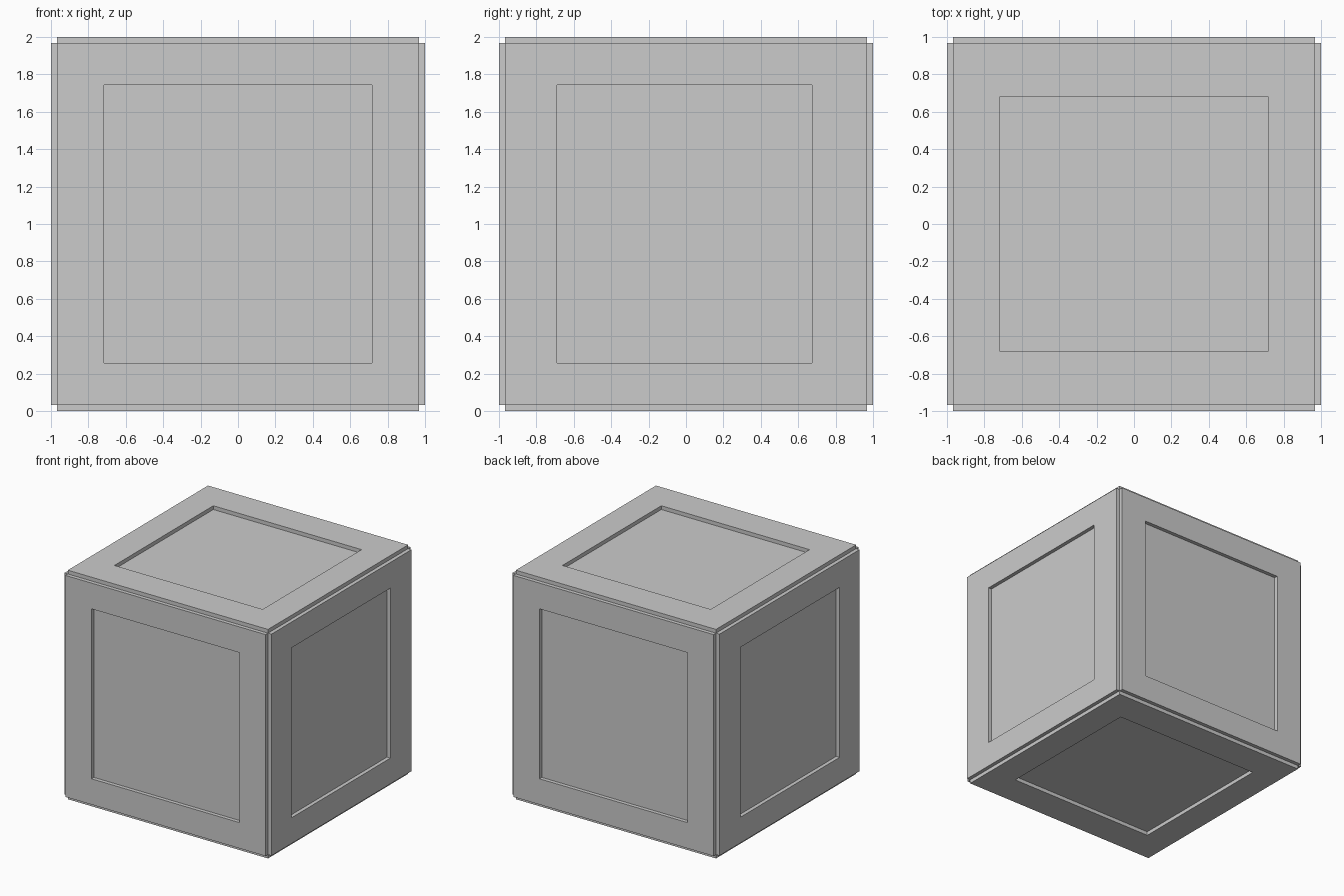
import bpy, bmesh
from mathutils import Vector

if "Cube" in bpy.data.objects:
    bpy.data.objects.remove(bpy.data.objects["Cube"])

CORE = 0.967   # half size of the inner block (panel floors, edge grooves)
OUT = 1.0      # half size to the raised frames


def add_side(bm, axis, sign, u_range, v_range):
    """Raised frame with a sunken panel on one side of the block."""
    ua, va = [(1, 2), (0, 2), (0, 1)][axis]

    def ring(u, v, depth):
        verts = []
        for i, j in ((0, 0), (1, 0), (1, 1), (0, 1)):
            co = Vector((0, 0, 1))
            p = [0, 0, 0]
            p[axis], p[ua], p[va] = sign * depth, u[i], v[j]
            verts.append(bm.verts.new(co + Vector(p)))
        return verts

    full = (-CORE, CORE)
    rings = [ring(full, full, CORE), ring(full, full, OUT),
             ring(u_range, v_range, OUT), ring(u_range, v_range, CORE)]
    for a, b in zip(rings, rings[1:]):
        for i in range(4):
            k = (i + 1) % 4
            bm.faces.new((a[i], a[k], b[k], b[i]))
    bm.faces.new(rings[-1])


bm = bmesh.new()
X, Y, Z = (-0.716, 0.716), (-0.69, 0.674), (-0.742, 0.742)
for s in (-1, 1):
    add_side(bm, 0, s, Y, Z)                  # left and right
    add_side(bm, 1, s, X, Z)                  # front and back
    add_side(bm, 2, s, X, (-0.682, 0.682))    # bottom and top

# Join the six sides along the edge grooves
bmesh.ops.remove_doubles(bm, verts=bm.verts, dist=0.0005)
bmesh.ops.recalc_face_normals(bm, faces=bm.faces)

mesh = bpy.data.meshes.new("panelled_crate")
bm.to_mesh(mesh)
bm.free()
bpy.context.collection.objects.link(bpy.data.objects.new("panelled_crate", mesh))
